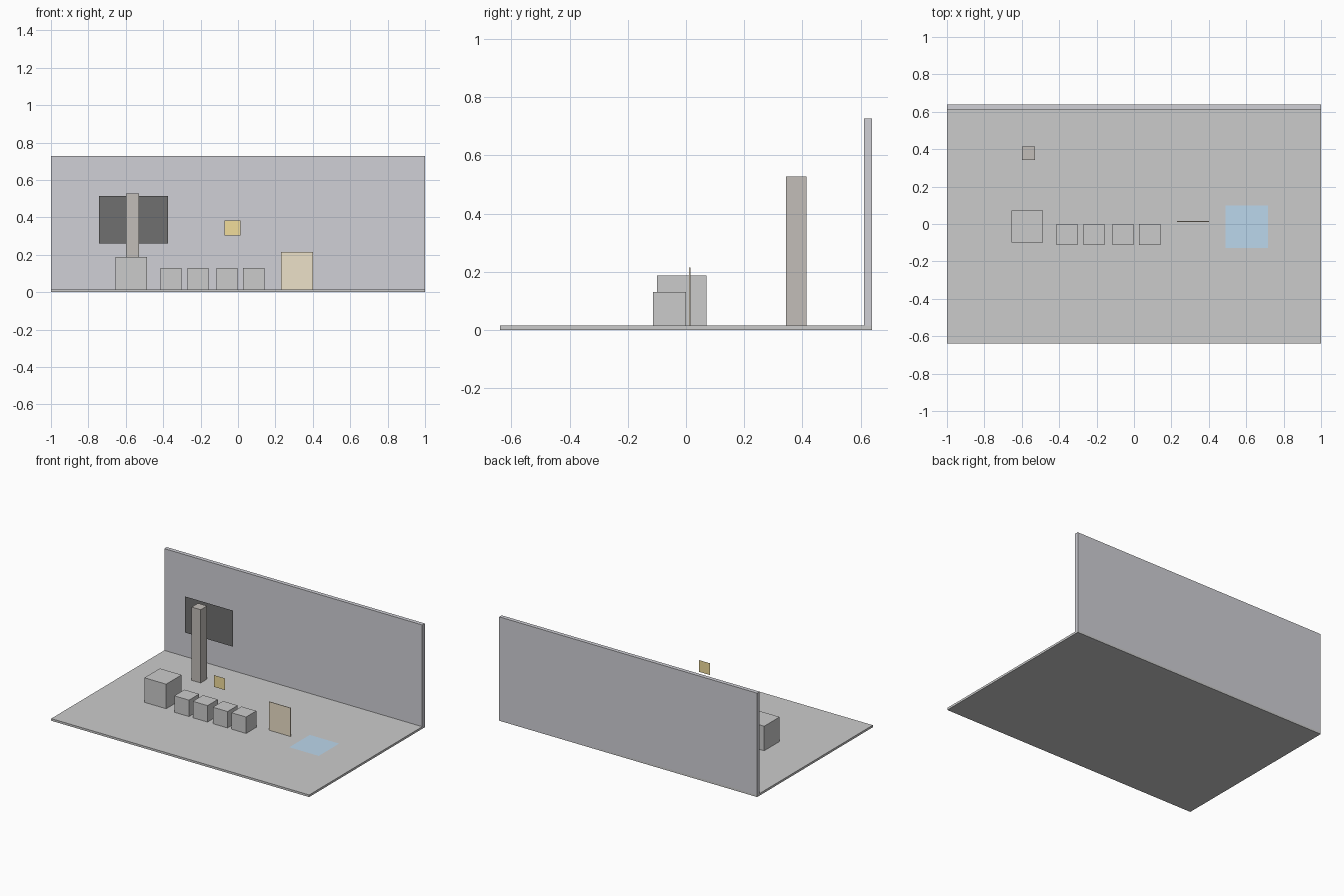
import bpy
import bmesh
from mathutils import Vector

if "Cube" in bpy.data.objects:
    bpy.data.objects.remove(bpy.data.objects["Cube"])


def material(name, rgb):
    mat = bpy.data.materials.new(name)
    mat.diffuse_color = (*rgb, 1.0)
    mat.use_nodes = True
    mat.node_tree.nodes["Principled BSDF"].inputs["Base Color"].default_value = mat.diffuse_color
    return mat


def finish(name, bm, mat):
    mesh = bpy.data.meshes.new(name)
    bm.to_mesh(mesh)
    bm.free()
    obj = bpy.data.objects.new(name, mesh)
    bpy.context.collection.objects.link(obj)
    if mat:
        mesh.materials.append(mat)
    return obj


def box(name, lo, hi, mat=None):
    lo, hi = Vector(lo), Vector(hi)
    bm = bmesh.new()
    bmesh.ops.create_cube(bm, size=1)
    for v in bm.verts:
        v.co = Vector(a + (b - a) * (c + 0.5) for a, b, c in zip(lo, hi, v.co))
    return finish(name, bm, mat)


def sheet(name, corners, mat):
    bm = bmesh.new()
    bm.faces.new([bm.verts.new(c) for c in corners])
    return finish(name, bm, mat)


def upright_sheet(name, x0, x1, y, z0, z1, mat):
    return sheet(name, [(x0, y, z0), (x1, y, z0), (x1, y, z1), (x0, y, z1)], mat)


floor_mat = material("floor grey", (0.68, 0.68, 0.68))
wall_mat = material("wall slate", (0.63, 0.63, 0.67))
pillar_mat = material("pillar brown", (0.54, 0.51, 0.48))
black_mat = material("screen black", (0.16, 0.16, 0.16))
gold_mat = material("gold", (0.88, 0.72, 0.33))
cream_mat = material("cream", (0.84, 0.75, 0.58))
blue_mat = material("light blue", (0.50, 0.68, 0.84))

FLOOR = 0.015

# Stage: floor slab and back wall
box("floor", (-1, -0.64, 0), (1, 0.64, FLOOR), floor_mat)
box("back_wall", (-1, 0.612, 0), (1, 0.64, 0.728), wall_mat)

# Pillar with dark screen behind it
box("pillar", (-0.60, 0.343, FLOOR), (-0.53, 0.414, 0.528), pillar_mat)
upright_sheet("screen", -0.743, -0.373, 0.475, 0.261, 0.514, black_mat)

# Large crate and row of small crates
box("large_crate", (-0.656, -0.10, FLOOR), (-0.487, 0.071, 0.187))
for i, x in enumerate((-0.415, -0.271, -0.116, 0.028)):
    box(f"small_crate_{i + 1}", (x, -0.113, FLOOR), (x + 0.114, 0, 0.13))

# Floating gold card, standing cream panel, blue floor mat
upright_sheet("gold_card", -0.073, 0.013, -0.16, 0.302, 0.384, gold_mat)
box("cream_panel", (0.231, 0.011, FLOOR), (0.40, 0.015, 0.215), cream_mat)
x0, x1, y0, y1, z = 0.488, 0.716, -0.129, 0.098, FLOOR + 0.002
sheet("floor_mat", [(x0, y0, z), (x1, y0, z), (x1, y1, z), (x0, y1, z)], blue_mat)
